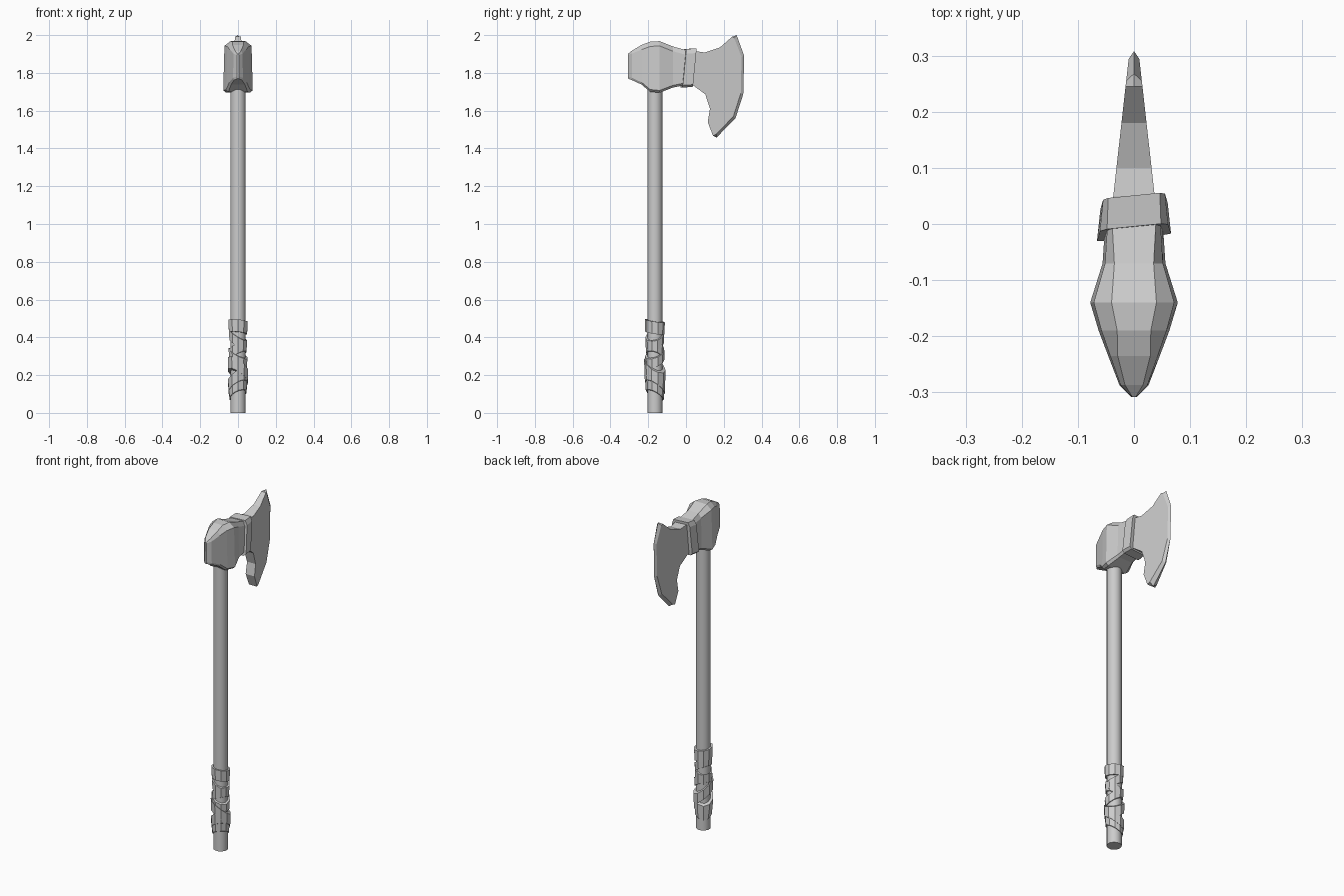
import bpy, bmesh, math

if "Cube" in bpy.data.objects:
    bpy.data.objects.remove(bpy.data.objects["Cube"])

mat = bpy.data.materials.new("plain grey")
mat.diffuse_color = (0.6, 0.6, 0.6, 1)
mat.use_nodes = True
mat.node_tree.nodes["Principled BSDF"].inputs["Base Color"].default_value = mat.diffuse_color
GRIP_Y = -0.165


def loft(name, loops, smooth=False):
    """Skin a row of equal-length vertex loops and cap both ends."""
    bm = bmesh.new()
    rows = [[bm.verts.new(p) for p in loop] for loop in loops]
    n = len(rows[0])
    for a, b in zip(rows, rows[1:]):
        for i in range(n):
            j = (i + 1) % n
            bm.faces.new((a[i], a[j], b[j], b[i]))
    bm.faces.new(rows[0])
    bm.faces.new(rows[-1])
    bmesh.ops.recalc_face_normals(bm, faces=bm.faces)
    mesh = bpy.data.meshes.new(name)
    bm.to_mesh(mesh)
    bm.free()
    mesh.materials.append(mat)
    ob = bpy.data.objects.new(name, mesh)
    bpy.context.collection.objects.link(ob)
    if smooth:
        bpy.ops.object.select_all(action='DESELECT')
        ob.select_set(True)
        bpy.context.view_layer.objects.active = ob
        bpy.ops.object.shade_smooth_by_angle(angle=math.radians(40))
    return ob


def ring(r, z, sx=0, sy=0, n=12):
    """Circle round the handle axis, sheared by slopes sx and sy."""
    pts = []
    for i in range(n):
        a = 2 * math.pi * (i + 0.5) / n
        x, y = r * math.cos(a), r * math.sin(a)
        pts.append((x, GRIP_Y + y, z + sx * x + sy * y))
    return pts


def section(y, top, bottom, half, half_top, drop=0.025):
    """Octagonal cross-section of the head, symmetric in x."""
    right = [(half_top, top), (half * 0.92, top - drop),
             (half, bottom + 0.012), (half * 0.8, bottom)]
    both = right + [(-x, z) for x, z in reversed(right)]
    return [(x, y, z) for x, z in both]


# Handle
loft("handle", [ring(0.041, 0), ring(0.041, 1.75)], smooth=True)

# Grip: overlapping tilted straps (centre z, width, slope x, slope y, radius)
straps = [(.455, .065, -.10, -.15, .053), (.385, .050, -.60, .20, .050),
          (.330, .055, .50, -.30, .049), (.290, .050, -.50, .30, .052),
          (.225, .060, -.60, -.50, .057), (.165, .060, .50, -.60, .055),
          (.120, .050, .40, -.50, .050)]
for k, (z, w, sx, sy, r) in enumerate(straps):
    loft(f"grip_strap_{k + 1}", [ring(r - .002, z - w / 2, sx, sy, 10),
                                 ring(r, z + w / 2, sx, sy, 10)])

# Head body, from the wedge-shaped back to the collar
loft("head_body", [
    section(-.308, 1.900, 1.770, .005, .003, .006),
    section(-.287, 1.917, 1.762, .026, .016, .015),
    section(-.235, 1.948, 1.738, .046, .029),
    section(-.190, 1.965, 1.700, .063, .030),
    section(-.140, 1.968, 1.695, .078, .040),
    section(-.070, 1.940, 1.722, .056, .035),
    section(.020, 1.915, 1.740, .050, .040)])

# Collar, slightly askew
def askew(loop):
    return [(x, y + .1 * x + .1 * (z - 1.83), z) for x, y, z in loop]

loft("collar", [askew(section(-.014, 1.926, 1.722, .066, .048)),
                askew(section(.041, 1.930, 1.726, .060, .046))])

# Blade: tapered cheeks with a thin bevelled cutting edge
edge = [(.268, 2.0), (.308, 1.89), (.303, 1.687), (.262, 1.56), (.162, 1.458)]
inner = [(.255, 1.985), (.294, 1.885), (.290, 1.692), (.251, 1.57), (.160, 1.475)]
rest = [(.143, 1.467), (.115, 1.54), (.127, 1.61), (.102, 1.687), (.04, 1.732),
        (0, 1.745), (0, 1.91), (.05, 1.915), (.10, 1.908), (.18, 1.935), (.245, 1.992)]

def cheek(side):
    return [(side * (.0425 - .112 * y), y, z) for y, z in inner + rest]

loft("blade", [cheek(-1), [(0, y, z) for y, z in edge + rest], cheek(1)])
